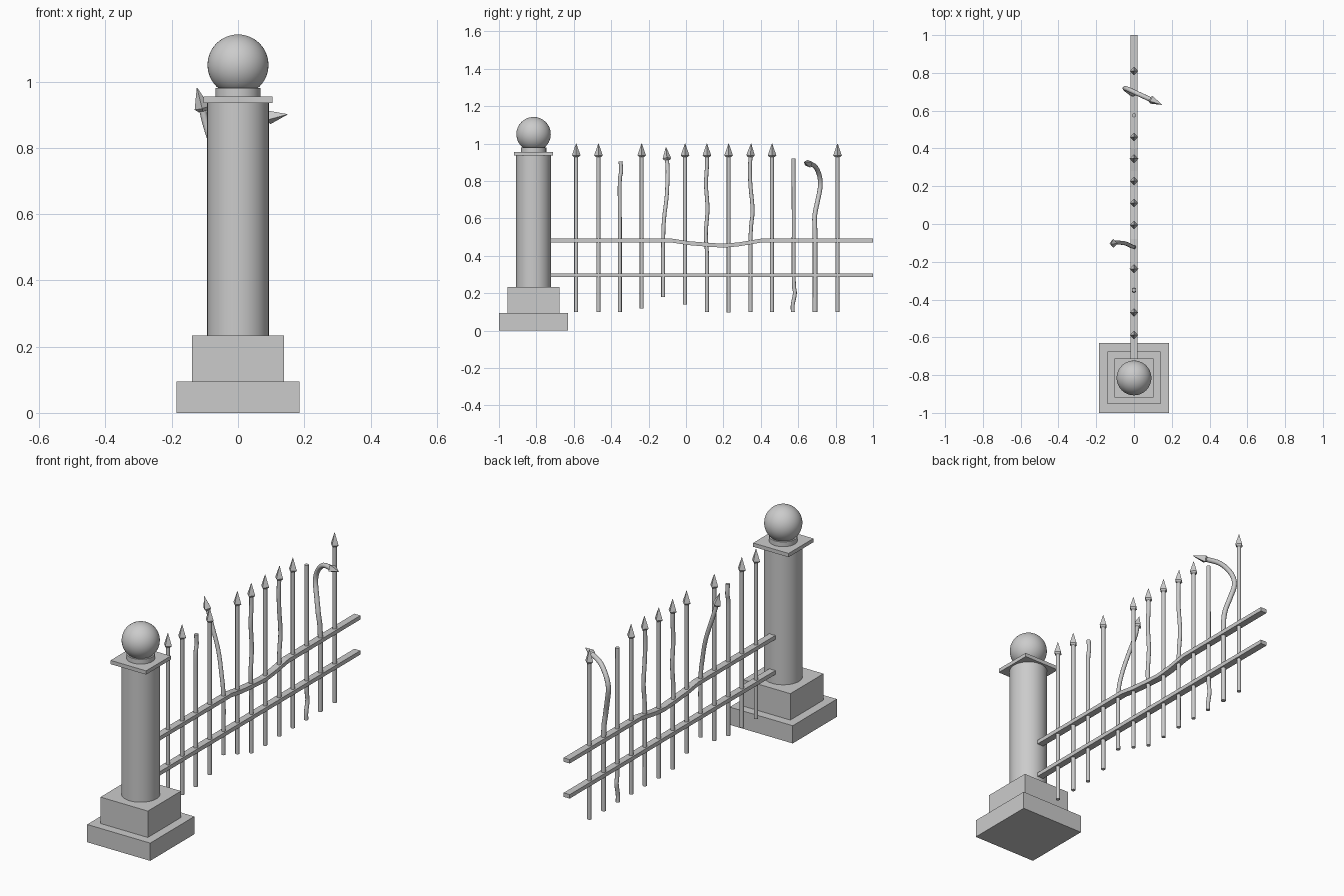
import bpy, bmesh, math
from mathutils import Vector, Matrix

if "Cube" in bpy.data.objects:
    bpy.data.objects.remove(bpy.data.objects["Cube"])

PY = -0.815  # pillar centre


def finish(bm, name, smooth=False):
    bmesh.ops.recalc_face_normals(bm, faces=bm.faces)
    me = bpy.data.meshes.new(name)
    bm.to_mesh(me)
    bm.free()
    ob = bpy.data.objects.new(name, me)
    bpy.context.collection.objects.link(ob)
    if smooth:
        bpy.ops.object.select_all(action='DESELECT')
        ob.select_set(True)
        bpy.context.view_layer.objects.active = ob
        bpy.ops.object.shade_smooth_by_angle(angle=math.radians(40))
    return ob


def slab(name, half, z0, z1):
    bm = bmesh.new()
    m = Matrix.Translation((0, PY, (z0 + z1) / 2)) @ Matrix.Diagonal((2 * half, 2 * half, z1 - z0, 1))
    bmesh.ops.create_cube(bm, size=1, matrix=m)
    finish(bm, name)


def drum(name, r, z0, z1):
    bm = bmesh.new()
    bmesh.ops.create_cone(bm, cap_ends=True, segments=48, radius1=r, radius2=r, depth=z1 - z0,
                          matrix=Matrix.Translation((0, PY, (z0 + z1) / 2)))
    finish(bm, name, True)


def sweep(bm, rings):
    loops = [[bm.verts.new(p) for p in ring] for ring in rings]
    n = len(loops[0])
    for a, b in zip(loops, loops[1:]):
        for i in range(n):
            j = (i + 1) % n
            bm.faces.new((a[i], a[j], b[j], b[i]))
    bm.faces.new(loops[0])
    bm.faces.new(loops[-1])


def smooth_path(pts, steps=4):
    # Catmull-Rom curve through the points
    p = [Vector(q) for q in pts]
    if len(p) == 2:
        return p
    p = [2 * p[0] - p[1]] + p + [2 * p[-1] - p[-2]]
    out = []
    for a, b, c, d in zip(p, p[1:], p[2:], p[3:]):
        for k in range(steps):
            t = k / steps
            out.append(0.5 * (2 * b + (c - a) * t + (2 * a - 5 * b + 4 * c - d) * t * t
                              + (3 * b - a - 3 * c + d) * t ** 3))
    return out + [p[-2]]


def bar(name, pts, tip=True, r=0.0105):
    path = smooth_path(pts)
    rings = []
    for i, c in enumerate(path):
        d = (path[min(i + 1, len(path) - 1)] - path[max(i - 1, 0)]).normalized()
        q = Vector((0, 0, 1)).rotation_difference(d)
        rings.append([c + q @ Vector((r * math.cos(a * math.pi / 6), r * math.sin(a * math.pi / 6), 0))
                      for a in range(12)])
    bm = bmesh.new()
    sweep(bm, rings)
    finish(bm, name, True)
    if tip:
        # four-sided spear head with a short tapered collar
        bm = bmesh.new()
        d = (path[-1] - path[-2]).normalized()
        q = Vector((0, 0, 1)).rotation_difference(d)
        sweep(bm, [[path[-1] + q @ Vector((w * math.cos(k * math.pi / 2), w * math.sin(k * math.pi / 2), h))
                    for k in range(4)] for w, h in ((0.013, -0.008), (0.023, 0.002), (0.001, 0.065))])
        finish(bm, name + "_spear")


def rail(name, pts):
    bm = bmesh.new()
    sweep(bm, [[(sx * 0.018, y, z + sz * 0.0105) for sx, sz in ((-1, -1), (1, -1), (1, 1), (-1, 1))]
               for y, z in pts])
    finish(bm, name)


# Pillar
slab("plinth_lower", 0.185, 0, 0.094)
slab("plinth_upper", 0.139, 0.094, 0.234)
drum("pillar_shaft", 0.093, 0.234, 0.935)
slab("pillar_cap", 0.104, 0.935, 0.955)
drum("ball_neck", 0.068, 0.955, 0.98)
bm = bmesh.new()
bmesh.ops.create_uvsphere(bm, u_segments=48, v_segments=24, radius=0.092,
                          matrix=Matrix.Translation((0, PY, 1.05)))
finish(bm, "pillar_ball", True)

# Rails, the upper one sagging
rail("rail_lower", [(-0.74, 0.296), (1, 0.296)])
rail("rail_upper", [(-0.74, 0.482), (-0.08, 0.482), (0.01, 0.468), (0.12, 0.459), (0.2, 0.454),
                    (0.28, 0.461), (0.4, 0.481), (1, 0.482)])

# Straight bars
for i, (y, z) in enumerate([(-0.587, 0.1), (-0.468, 0.1), (-0.237, 0.118), (-0.005, 0.14),
                            (0.228, 0.096), (0.46, 0.1), (0.81, 0.1)]):
    bar(f"bar_straight_{i + 1}", [(0, y, z), (0, y, 0.935)])

# Slightly bent and broken bars, as (y, z) paths
bent = [([(-0.354, 0.1), (-0.354, 0.6), (-0.354, 0.8), (-0.347, 0.85), (-0.35, 0.905)], False),
        ([(0.112, 0.1), (0.112, 0.4), (0.106, 0.52), (0.115, 0.65), (0.107, 0.78), (0.112, 0.88),
          (0.112, 0.935)], True),
        ([(0.345, 0.1), (0.345, 0.5), (0.356, 0.64), (0.345, 0.77), (0.342, 0.86), (0.345, 0.935)], True),
        ([(0.571, 0.1), (0.571, 0.14), (0.582, 0.2), (0.576, 0.27), (0.576, 0.6), (0.575, 0.92)], False)]
for i, (path, tip) in enumerate(bent):
    bar(f"bar_bent_{i + 1}", [(0, y, z) for y, z in path], tip)

# Strongly bent bars
bar("bar_leaning", [(0, -0.122, 0.18), (0, -0.122, 0.48), (-0.015, -0.117, 0.6), (-0.045, -0.103, 0.72),
                    (-0.09, -0.098, 0.85), (-0.108, -0.102, 0.918)])
bar("bar_curled", [(0, 0.69, 0.1), (0, 0.69, 0.5), (-0.01, 0.688, 0.61), (-0.03, 0.703, 0.69),
                   (-0.048, 0.718, 0.77), (-0.03, 0.713, 0.83), (0.02, 0.69, 0.878),
                   (0.09, 0.658, 0.892)], True, 0.0125)
